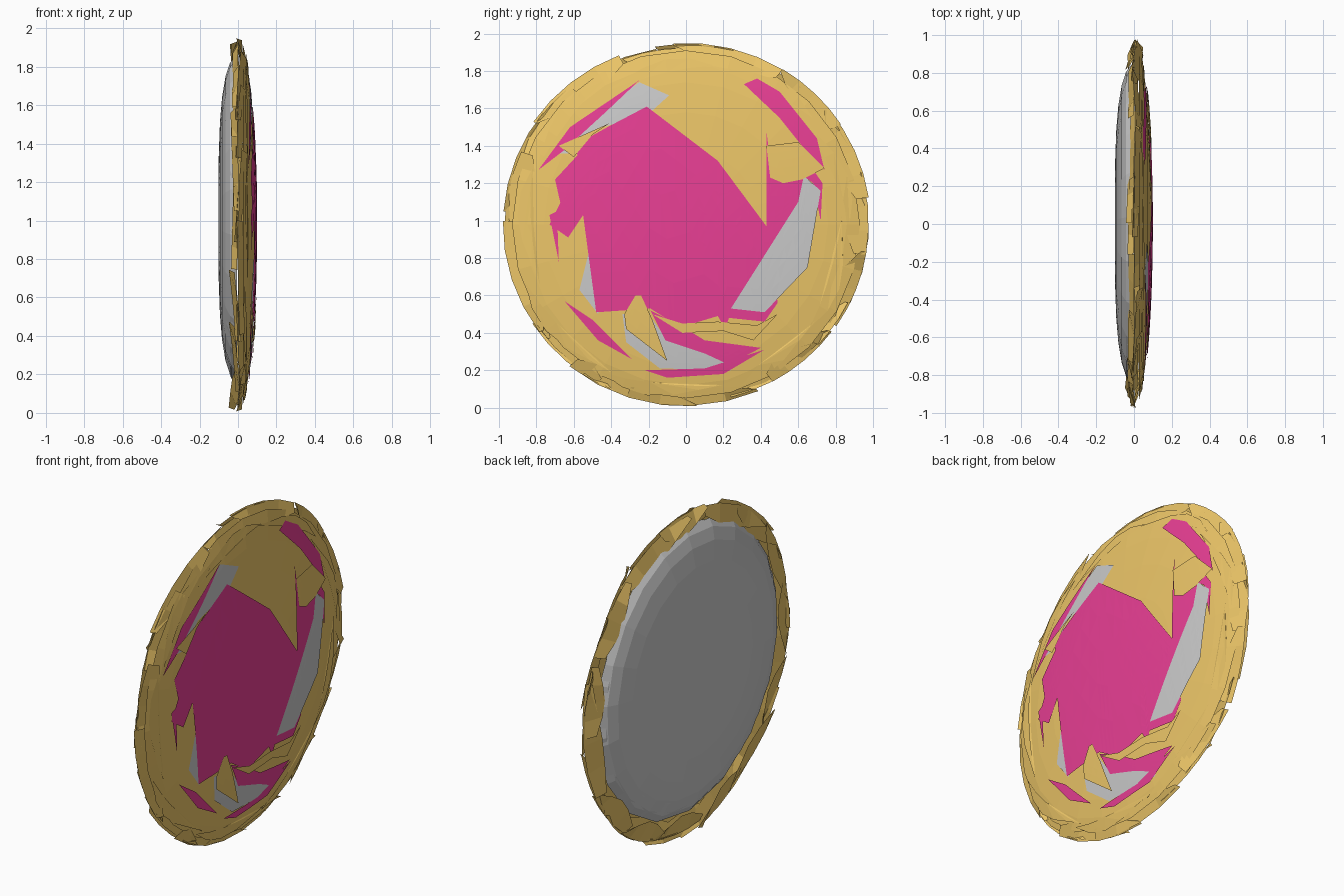
import bpy, bmesh, random
from math import sin, cos, pi, sqrt, tau

if "Cube" in bpy.data.objects:
    bpy.data.objects.remove(bpy.data.objects["Cube"])

random.seed(4)
CZ = 0.98


def material(name, rgb):
    m = bpy.data.materials.new(name)
    m.diffuse_color = (*rgb, 1)
    m.use_nodes = True
    m.node_tree.nodes["Principled BSDF"].inputs["Base Color"].default_value = m.diffuse_color
    return m


GOLD = material("gold", (0.85, 0.57, 0.14))
RED = material("crimson", (0.82, 0.05, 0.30))


def finish(name, bm, mat=None):
    me = bpy.data.meshes.new(name)
    bm.to_mesh(me)
    bm.free()
    ob = bpy.data.objects.new(name, me)
    bpy.context.collection.objects.link(ob)
    if mat:
        me.materials.append(mat)
    return ob


def bulge(y, z):
    """Height of the front lens surface at a point of the disc."""
    r2 = (y * y + (z - CZ) ** 2) / 0.97 ** 2
    return 0.094 * sqrt(max(0.0, 1 - r2))


def dome(name, profile, sides, mat=None, turn=0.0, cz=CZ, flip=False):
    """Lathe a (radius, x) profile around the x axis."""
    bm = bmesh.new()
    rings = [[bm.verts.new((x, r * cos(turn + tau * i / sides), cz + r * sin(turn + tau * i / sides)))
              for i in range(sides)] for r, x in profile]
    for a, b in zip(rings, rings[1:]):
        for i in range(sides):
            j = (i + 1) % sides
            bm.faces.new((a[i], a[j], b[j], b[i]))
    bm.faces.new(rings[-1])
    if flip:
        bmesh.ops.reverse_faces(bm, faces=bm.faces[:])
    return finish(name, bm, mat)


def patch(name, pts, layer, mat=None):
    """Angular flake laid over the lens; higher layers sit on top."""
    bm = bmesh.new()
    bm.faces.new([bm.verts.new((0, y, z)) for y, z in pts])
    bmesh.ops.triangulate(bm, faces=bm.faces[:])
    bmesh.ops.subdivide_edges(bm, edges=bm.edges[:], cuts=4, use_grid_fill=True)
    for v in bm.verts:
        v.co.x = bulge(v.co.y, v.co.z) + 0.003 * layer
    bm.normal_update()
    bmesh.ops.reverse_faces(bm, faces=[f for f in bm.faces if f.normal.x < 0])
    return finish(name, bm, mat)


# gold lens on the right side
lens_r = (0.93, 0.86, 0.76, 0.6, 0.4, 0.2)
dome("gold_lens", [(r, bulge(r, CZ)) for r in lens_r], 24, GOLD)

# grey bowl on the left side, nested crescent shells
bowl = [(0.85, -0.012), (0.81, -0.042), (0.74, -0.065), (0.63, -0.083), (0.5, -0.094), (0.3, -0.101)]
dome("grey_bowl", bowl, 22, turn=0.1, cz=1.01, flip=True)
dome("grey_bowl_inner", [(r * 1.01, x + 0.006) for r, x in bowl], 17, turn=0.25, cz=1.0, flip=True)

# gold rim: overlapping swirling blades, slightly tilted
bm = bmesh.new()
for k in range(30):
    a = tau * k / 30 + random.uniform(-0.07, 0.07)
    span = random.uniform(0.4, 0.75)
    tilt = random.uniform(-0.02, 0.02)
    outer = random.uniform(0.95, 0.985)
    steps = 4
    up, lo = [], []
    for i in range(steps + 1):
        t = i / steps
        ang = a + span * t
        w = 0.13 * sin(pi * (0.15 + 0.8 * t))
        x = tilt * (1 - 2 * t)
        up.append(bm.verts.new((x, 1.01 * outer * cos(ang), CZ + outer * 0.99 * sin(ang))))
        lo.append(bm.verts.new((x + 0.03 * (1 if k % 2 else -1), (outer - w) * cos(ang), CZ + (outer - w) * sin(ang))))
    for i in range(steps):
        bm.faces.new((lo[i], up[i], up[i + 1], lo[i + 1]))
finish("rim_blades", bm, GOLD)

# grey flakes
patch("grey_flake_right", [(.63, 1.24), (.72, 1.16), (.68, .98), (.65, .75), (.42, .51), (.24, .53), (.36, .72), (.6, 1.1)], 3)
patch("grey_flake_centre", [(-.08, 1.17), (0, 1.2), (.01, 1.0), (.07, .83), (-.06, .95)], 1)
patch("grey_flake_left", [(-.52, .83), (-.57, .63), (-.47, .5), (-.42, .7)], 1)
patch("grey_flake_bottom", [(-.34, .5), (-.32, .35), (-.14, .21), (.24, .2), (.27, .24), (-.1, .36), (-.2, .5)], 1)
patch("grey_flake_top", [(-.25, 1.74), (-.09, 1.67), (-.2, 1.57), (-.48, 1.49), (-.62, 1.36), (-.7, 1.36), (-.5, 1.57)], 1)

# large crimson swirl
patch("crimson_swirl", [
    (-.21, 1.61), (.17, 1.32), (-.06, 1.17), (0, 1.0), (.05, .85), (.16, .72), (.43, .97), (.43, 1.48),
    (.46, 1.24), (.66, 1.24), (.63, 1.1), (.4, .76), (.26, .53), (.49, .56), (.42, .46), (.23, .48),
    (.21, .42), (.17, .49), (-.03, .43), (-.19, .53), (-.48, .51), (-.51, .76), (-.55, 1.03),
    (-.63, .91), (-.59, 1.08), (-.73, .98), (-.62, 1.2), (-.7, 1.22), (-.58, 1.35), (-.6, 1.4), (-.42, 1.5)], 2, RED)

# smaller crimson flakes near the edge
for i, pts in enumerate([
    [(-.19, .52), (-.11, .36), (.1, .29), (.23, .23), (.4, .32), (.1, .36), (-.03, .44)],
    [(-.79, 1.27), (-.62, 1.5), (-.25, 1.75), (-.43, 1.58), (-.66, 1.37)],
    [(.38, 1.76), (.5, 1.69), (.7, 1.44), (.74, 1.27), (.62, 1.4), (.5, 1.55), (.31, 1.73), (.42, 1.66)],
    [(-.73, 1.03), (-.68, .78), (-.69, 1.05)],
    [(-.65, .57), (-.5, .47), (-.29, .26), (-.47, .36)],
    [(-.22, .2), (-.1, .16), (.2, .18), (.42, .31), (.1, .21)],
    [(.63, 1.24), (.68, 1.2), (.72, 1.0), (.73, 1.2), (.66, 1.3)],
]):
    patch(f"crimson_flake_{i}", pts, 2, RED)

# gold splinters crossing the swirl
for i, pts in enumerate([
    [(-.33, .5), (-.27, .6), (-.24, .6), (-.18, .47), (-.1, .25), (-.32, .42)],
    [(.43, 1.4), (.45, 1.23), (.52, 1.2), (.62, 1.22), (.74, 1.28), (.6, 1.42)],
    [(-.18, .5), (-.02, .4), (.2, .41), (.36, .36), (.49, .5), (.38, .44), (.17, .46), (-.02, .45)],
    [(-.68, 1.4), (-.41, 1.52), (-.5, 1.46), (-.6, 1.34)],
]):
    patch(f"gold_splinter_{i}", pts, 4, GOLD)

# loose crescents around the front edge, swirling the same way
bm = bmesh.new()
for k in range(9):
    a = tau * k / 9
    r0 = random.uniform(0.86, 0.92)
    ring = [(a + 0.15 * i, r0 + 0.03 * sin(i)) for i in range(6)]
    inner = [(a + 0.15 * i, r0 - 0.05 * sin(pi * i / 6)) for i in range(5, 0, -1)]
    vs = [bm.verts.new((bulge(r, CZ) + 0.004, r * cos(t), CZ + r * sin(t))) for t, r in ring + inner]
    bm.faces.new(vs)
bmesh.ops.triangulate(bm, faces=bm.faces[:])
finish("edge_crescents", bm, GOLD)
